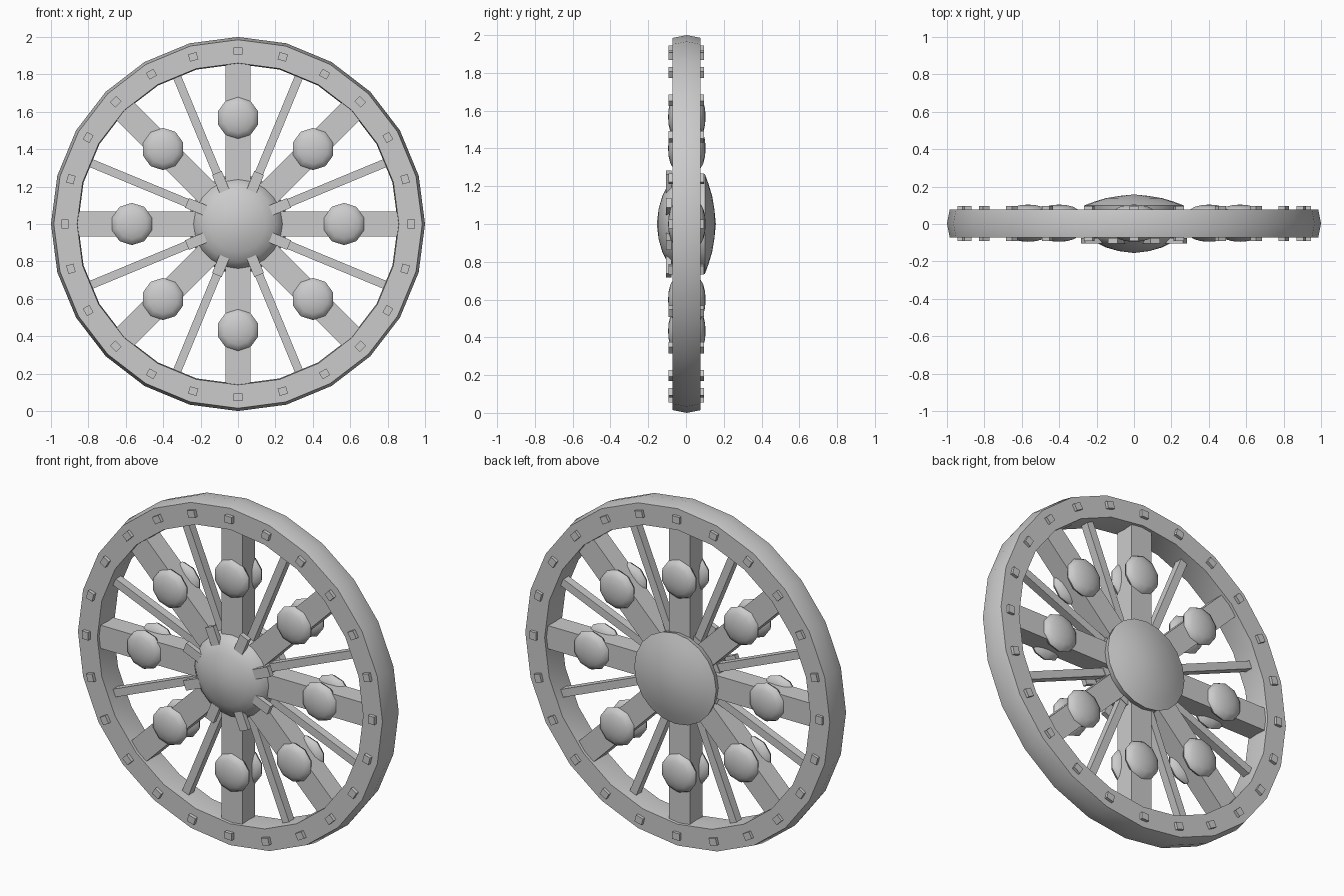
import bpy, bmesh, math
from mathutils import Matrix, Vector

cube = bpy.data.objects.get("Cube")
if cube:
    bpy.data.objects.remove(cube, do_unlink=True)

GREY = (0.6, 0.6, 0.6, 1.0)
mat = bpy.data.materials.new("plain grey")
mat.use_nodes = True
mat.diffuse_color = GREY
mat.node_tree.nodes["Principled BSDF"].inputs["Base Color"].default_value = GREY

AXLE = Vector((0, 0, 1))


def finish(bm, name, smooth=None):
    bmesh.ops.remove_doubles(bm, verts=bm.verts, dist=1e-5)
    bmesh.ops.recalc_face_normals(bm, faces=bm.faces)
    mesh = bpy.data.meshes.new(name)
    bm.to_mesh(mesh)
    bm.free()
    mesh.materials.append(mat)
    obj = bpy.data.objects.new(name, mesh)
    bpy.context.collection.objects.link(obj)
    obj.location = AXLE
    if smooth:
        bpy.ops.object.select_all(action="DESELECT")
        obj.select_set(True)
        bpy.context.view_layer.objects.active = obj
        bpy.ops.object.shade_smooth_by_angle(angle=math.radians(smooth))
    return obj


def lathe(name, profile, sides, smooth=35, closed=False):
    """Spin (radius, y) points about the axle."""
    bm = bmesh.new()
    verts = [bm.verts.new((0, y, r)) for r, y in profile]
    pairs = list(zip(verts, verts[1:]))
    if closed:
        pairs.append((verts[-1], verts[0]))
    edges = [bm.edges.new(p) for p in pairs]
    bmesh.ops.spin(bm, geom=verts + edges, cent=(0, 0, 0), axis=(0, 1, 0),
                   angle=math.tau, steps=sides, use_merge=True)
    return finish(bm, name, smooth)


def radial_boxes(name, count, start, r0, r1, width, y0, y1):
    """Boxes from radius r0 to r1, repeated around the axle."""
    bm = bmesh.new()
    shape = (Matrix.Translation((0, (y0 + y1) / 2, (r0 + r1) / 2))
             @ Matrix.Diagonal((width, y1 - y0, r1 - r0, 1)))
    for i in range(count):
        turn = Matrix.Rotation(math.tau * (i + start) / count, 4, "Y")
        bmesh.ops.create_cube(bm, size=1, matrix=turn @ shape)
    return finish(bm, name)


# Rim, slightly crowned on the tread
lathe("rim", [(0.985, -0.072), (1.0, 0.003), (0.985, 0.078),
              (0.86, 0.078), (0.855, 0.003), (0.86, -0.072)], 24, closed=True)

# Spokes
radial_boxes("wide_spokes", 8, 0, 0.1, 0.88, 0.136, -0.056, 0.062)
radial_boxes("thin_spokes", 8, 0.5, 0.1, 0.88, 0.045, -0.022, 0.026)

# Square studs on both rim faces
radial_boxes("front_studs", 24, 0, 0.905, 0.945, 0.046, -0.092, -0.06)
radial_boxes("back_studs", 24, 0, 0.905, 0.945, 0.046, 0.066, 0.095)

# Hub domes and the clamps around the front one
lathe("front_hub", [(0, -0.155), (0.08, -0.145), (0.15, -0.125), (0.2, -0.1),
                    (0.235, -0.065), (0.25, -0.02), (0.25, 0.03), (0, 0.03)], 20)
lathe("back_hub", [(0, 0.158), (0.08, 0.15), (0.15, 0.138), (0.21, 0.12),
                   (0.265, 0.1), (0.255, 0.065), (0, 0.065)], 20)
radial_boxes("hub_clamps", 8, 0.5, 0.19, 0.295, 0.056, -0.105, -0.076)

# Flattened round knobs on both sides of each wide spoke
for side, y in (("front", -0.053), ("back", 0.062)):
    bm = bmesh.new()
    for i in range(8):
        a = math.tau * i / 8
        place = (Matrix.Translation((0.567 * math.sin(a), y, 0.567 * math.cos(a)))
                 @ Matrix.Diagonal((0.113, 0.042, 0.113, 1))
                 @ Matrix.Rotation(math.pi / 2, 4, "X"))
        bmesh.ops.create_uvsphere(bm, u_segments=10, v_segments=8, radius=1, matrix=place)
    finish(bm, side + "_knobs", 45)
